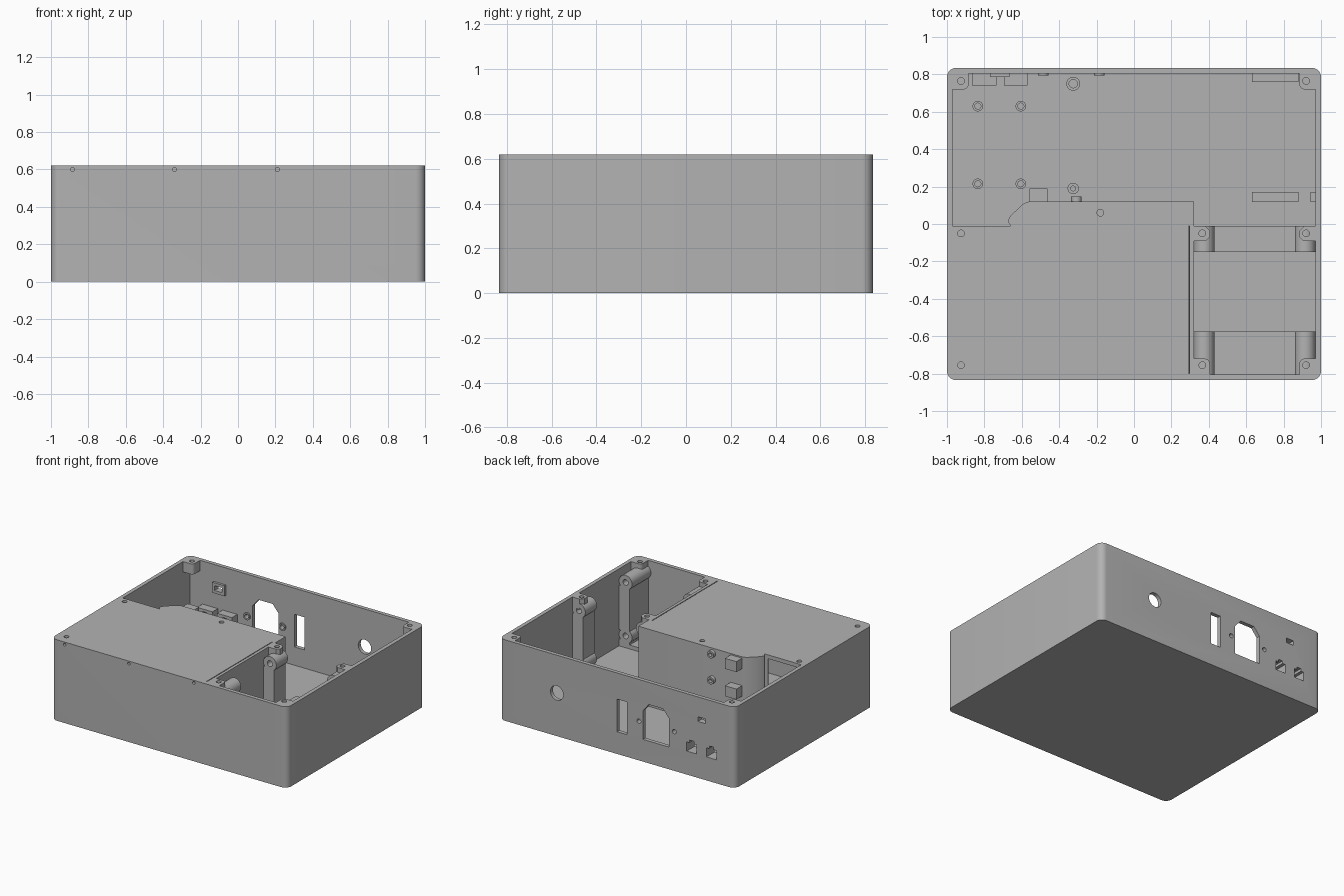
import bpy, bmesh, math

if "Cube" in bpy.data.objects:
    bpy.data.objects.remove(bpy.data.objects["Cube"])

grey = bpy.data.materials.new("case_grey")
grey.diffuse_color = (0.45, 0.45, 0.45, 1)
grey.use_nodes = True
grey.node_tree.nodes["Principled BSDF"].inputs["Base Color"].default_value = grey.diffuse_color


def circle(u, v, r, n=28):
    return [(u + r * math.cos(2 * math.pi * i / n), v + r * math.sin(2 * math.pi * i / n)) for i in range(n)]


def rect(u0, u1, v0, v1):
    return [(u0, v0), (u1, v0), (u1, v1), (u0, v1)]


def arc(u, v, r, a0, a1, n=8):
    return [(u + r * math.cos(math.radians(a0 + (a1 - a0) * i / n)),
             v + r * math.sin(math.radians(a0 + (a1 - a0) * i / n))) for i in range(n + 1)]


def make(name, prisms, axis='z'):
    """One object from extruded outlines (outline, low, high) along an axis."""
    bm = bmesh.new()
    for pts, lo, hi in prisms:
        rows = []
        for w in (lo, hi):
            rows.append([bm.verts.new((u, v, w) if axis == 'z' else (u, w, v)) for u, v in pts])
        n = len(pts)
        bm.faces.new(rows[0])
        bm.faces.new(rows[1])
        for i in range(n):
            j = (i + 1) % n
            bm.faces.new((rows[0][i], rows[0][j], rows[1][j], rows[1][i]))
    bmesh.ops.recalc_face_normals(bm, faces=bm.faces)
    me = bpy.data.meshes.new(name)
    bm.to_mesh(me)
    bm.free()
    me.materials.append(grey)
    ob = bpy.data.objects.new(name, me)
    bpy.context.collection.objects.link(ob)
    return ob


def activate(ob):
    bpy.ops.object.select_all(action='DESELECT')
    ob.select_set(True)
    bpy.context.view_layer.objects.active = ob


def cut(ob, prisms, axis='z'):
    cutter = make("cutter", prisms, axis)
    cutter.hide_render = True
    mod = ob.modifiers.new("cut", 'BOOLEAN')
    mod.operation = 'DIFFERENCE'
    mod.solver = 'EXACT'
    mod.object = cutter
    activate(ob)
    bpy.ops.object.modifier_apply(modifier=mod.name)
    bpy.data.objects.remove(cutter)


def smooth(ob):
    activate(ob)
    bpy.ops.object.shade_smooth_by_angle(angle=math.radians(30))


def rings(name, items, axis='z'):
    """Drilled cylinders: (u, v, low, high, outer radius, bore radius)."""
    ob = make(name, [(circle(u, v, R), lo, hi) for u, v, lo, hi, R, r in items], axis)
    cut(ob, [(circle(u, v, r), lo - 0.01, hi + 0.01) for u, v, lo, hi, R, r in items], axis)
    smooth(ob)


def boss(x, y, sx, sy, flip=False):
    """Outline of a rounded screw boss standing in a corner."""
    a, b = 0.085, 0.025
    pts = [(x, y + a * sy)]
    pts += [(x + (a - b + b * math.sin(t)) * sx, y + (a - b + b * math.cos(t)) * sy)
            for t in [math.pi / 2 * i / 5 for i in range(6)]]
    pts.append((x + a * sx, y))
    return pts[::-1] if flip else pts


H, WX, WY, FLOOR = 0.62, 0.97, 0.805, 0.03

# Outer body with rounded upright edges
outline = []
for cx, cy, a in ((0.95, 0.785, 0), (-0.95, 0.785, 90), (-0.95, -0.785, 180), (0.95, -0.785, 270)):
    outline += arc(cx, cy, 0.05, a, a + 90)
case = make("case", [(outline, 0, H)])

# Open bay: lower part plain, upper part leaves the screw bosses standing
curve = arc(-0.545, -0.01, 0.13, 180, 90)
edge = [(-WX, -0.01), (-0.66, -0.01), (-0.675, 0.015), (-0.66, 0.045), (-0.59, 0.11), (-0.56, 0.12), (0.32, 0.12)]
cut(case, [(edge + [(0.32, -WY), (WX, -WY), (WX, WY), (-WX, WY)], FLOOR, 0.54)])
upper = edge + [(0.32, -0.01), (0.38, -0.01), (0.405, -0.035), (0.405, -0.07), (0.385, -0.09), (0.32, -0.09)]
upper += boss(0.32, -WY, 1, 1) + boss(WX, -WY, -1, 1, True)
upper += [(WX, -0.09), (0.905, -0.09), (0.885, -0.07), (0.885, -0.035), (0.91, -0.01), (WX, -0.01)]
upper += boss(WX, WY, -1, -1) + boss(-WX, WY, 1, -1, True)
cut(case, [(upper, 0.52, 0.7)])

# Covered chamber under the top plate, open towards the back left
chamber = [(-WX, -WY), (0.295, -WY), (0.295, 0.095), (-0.55, 0.095), (-0.58, 0.08), (-0.64, 0.025),
           (-0.64, -0.015), (-0.65, -0.03), (-0.68, -0.03), (-0.69, 0.0), (-0.69, 0.02), (-WX, 0.02)]
cut(case, [(chamber, FLOOR, 0.59)])

# Screw holes and the narrow slot in the top
screws = [(-0.925, 0.765), (0.92, 0.765), (-0.925, -0.05), (-0.925, -0.755), (-0.18, 0.06),
          (0.365, -0.05), (0.92, -0.05), (0.365, -0.755), (0.92, -0.755)]
cut(case, [(circle(x, y, 0.018, 20), 0.53, 0.7) for x, y in screws] + [(rect(0.292, 0.298, -0.80, -0.01), 0.58, 0.7)])

# Pin holes in the front
cut(case, [(circle(x, 0.6, 0.011, 16), -0.86, -0.81) for x in (-0.885, -0.34, 0.21)], 'y')

# Openings in the back wall: cable, switch, power inlet, screws, small port, two jacks
inlet = [(-0.44, 0.17), (-0.22, 0.17), (-0.22, 0.39), (-0.27, 0.45), (-0.39, 0.45), (-0.44, 0.39)]
jacks = [[(x - 0.042, 0.18), (x + 0.042, 0.18), (x + 0.042, 0.25), (x + 0.018, 0.25), (x + 0.018, 0.27),
          (x - 0.018, 0.27), (x - 0.018, 0.25), (x - 0.042, 0.25)] for x in (-0.80, -0.633)]
port = rect(-0.75, -0.685, 0.432, 0.468)
openings = [circle(0.51, 0.33, 0.055), rect(-0.085, 0.0, 0.17, 0.42), inlet, port,
            circle(-0.185, 0.30, 0.017), circle(-0.485, 0.30, 0.017)]
cut(case, [(p, 0.7, 0.9) for p in openings + jacks], 'y')
smooth(case)

# Jack housings and port frame inside the back wall
housing = make("jack_housings", [(rect(-0.865, -0.735, 0.15, 0.29), 0.74, WY),
                                 (rect(-0.695, -0.57, 0.15, 0.29), 0.74, WY)], 'y')
cut(housing, [(p, 0.7, 0.9) for p in jacks], 'y')
frame = make("port_frame", [(rect(-0.77, -0.665, 0.41, 0.49), 0.787, WY)], 'y')
cut(frame, [(port, 0.7, 0.9)], 'y')
rings("inlet_screw_collars", [(x, 0.30, 0.795, WY, 0.028, 0.017) for x in (-0.185, -0.485)], 'y')

# Board standoffs on the floor
rings("board_standoffs", [(x, y, FLOOR, 0.08, 0.028, 0.016) for x in (-0.835, -0.605) for y in (0.215, 0.63)]
      + [(-0.325, 0.75, FLOOR, 0.08, 0.037, 0.022), (-0.325, 0.19, FLOOR, 0.08, 0.03, 0.013)])

# Studs and cable blocks on the partition
rings("partition_studs", [(-0.308, z, 0.12, 0.147, 0.028, 0.014) for z in (0.58, 0.38)], 'y')
make("cable_blocks", [(rect(-0.56, -0.463, 0.12, 0.19), z, z + 0.08) for z in (0.53, 0.32)])

# Fan mounts: drilled tubes in four corners, front and back, with posts between them
spans = ((-WY, -0.575), (-0.15, -0.01))
rings("fan_tubes", [(x, z, lo, hi, 0.055, 0.022) for x in (0.375, 0.915) for z in (0.12, 0.53)
                    for lo, hi in spans], 'y')
post_parts = []
for lo, hi in spans:
    for x0, x1 in ((0.32, 0.41), (0.88, WX)):
        post_parts += [(rect(x0, x1, lo, hi), 0.155, 0.495), (rect(x0, x1, lo, hi), FLOOR, 0.085)]
    post_parts.append((rect(0.41, 0.88, lo, hi), FLOOR, 0.06))
make("fan_posts", post_parts)

# Low rails on the floor of the back bay
make("floor_rails", [(rect(0.63, 0.88, 0.118, 0.172), FLOOR, 0.09), (rect(0.63, 0.88, 0.76, WY), FLOOR, 0.09),
                     (rect(0.945, WX, 0.118, 0.172), FLOOR, 0.09)])
